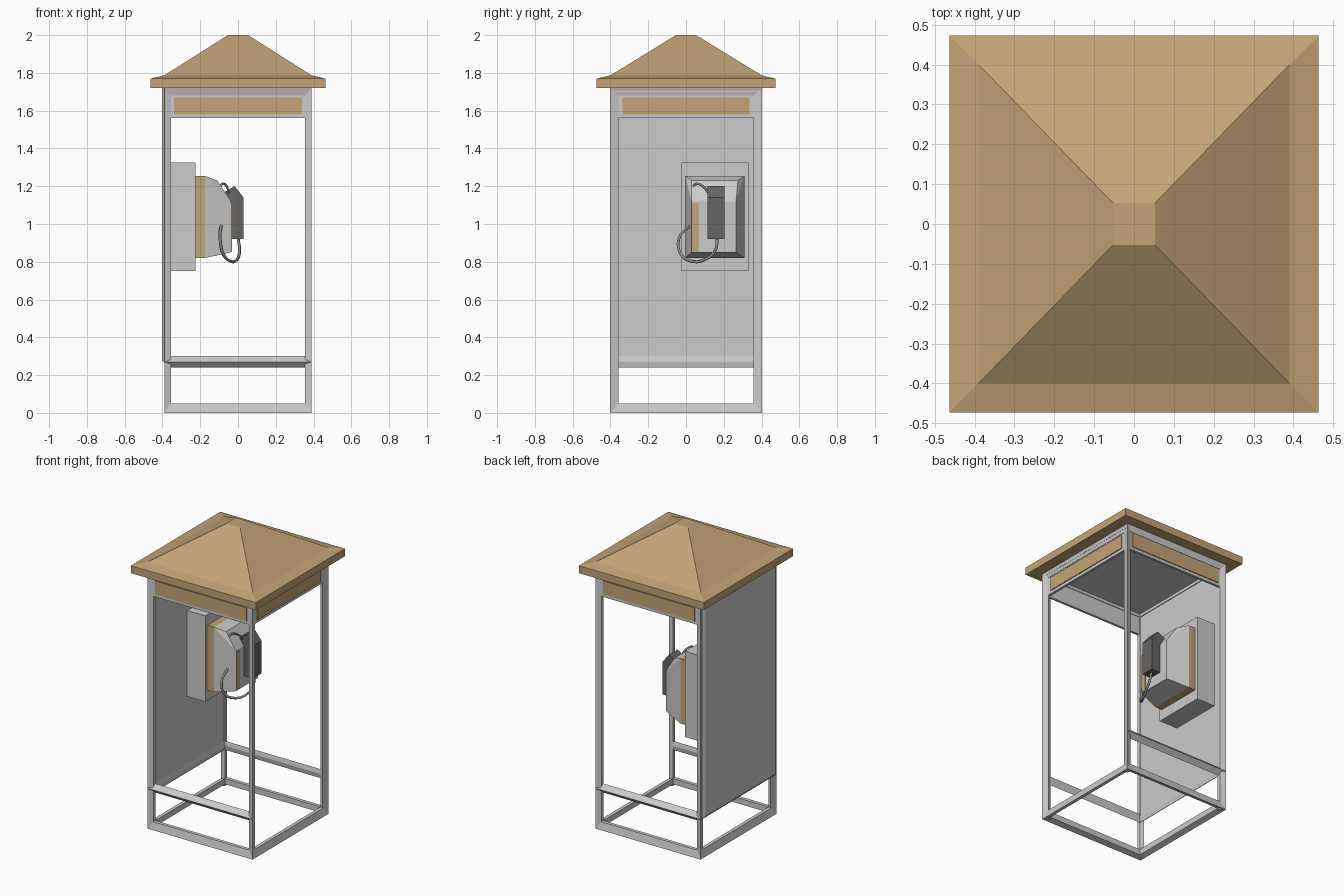
import bpy, bmesh
from mathutils import Vector

if "Cube" in bpy.data.objects:
    bpy.data.objects.remove(bpy.data.objects["Cube"])

def material(name, rgb):
    m = bpy.data.materials.new(name)
    m.diffuse_color = (*rgb, 1)
    m.use_nodes = True
    m.node_tree.nodes["Principled BSDF"].inputs["Base Color"].default_value = m.diffuse_color
    return m

BROWN = material("brown", (0.55, 0.37, 0.18))
BLACK = material("black", (0.13, 0.13, 0.13))
DARK = material("dark_grey", (0.27, 0.27, 0.28))

def finish(name, bm, mat=None):
    bmesh.ops.recalc_face_normals(bm, faces=bm.faces)
    me = bpy.data.meshes.new(name)
    bm.to_mesh(me)
    bm.free()
    ob = bpy.data.objects.new(name, me)
    bpy.context.collection.objects.link(ob)
    if mat:
        me.materials.append(mat)
    return ob

def loft(name, rings, mat=None):
    """Skin a solid through rings of equal point count."""
    bm = bmesh.new()
    vs = [[bm.verts.new(p) for p in r] for r in rings]
    n = len(vs[0])
    for a, b in zip(vs, vs[1:]):
        for i in range(n):
            j = (i + 1) % n
            bm.faces.new((a[i], a[j], b[j], b[i]))
    bm.faces.new(vs[0])
    bm.faces.new(vs[-1])
    return finish(name, bm, mat)

def rect(hx, hy, z):
    return [(-hx, -hy, z), (hx, -hy, z), (hx, hy, z), (-hx, hy, z)]

def box(name, x, y, z, mat=None):
    return loft(name, [[(x[0], y[0], k), (x[1], y[0], k), (x[1], y[1], k), (x[0], y[1], k)]
                       for k in z], mat)

def cord(name, pts, r, mat):
    cu = bpy.data.curves.new(name, 'CURVE')
    cu.dimensions = '3D'
    cu.bevel_depth = r
    cu.bevel_resolution = 1
    cu.resolution_u = 5
    cu.use_fill_caps = True
    sp = cu.splines.new('BEZIER')
    sp.bezier_points.add(len(pts) - 1)
    for bp, p in zip(sp.bezier_points, pts):
        bp.co = p
        bp.handle_left_type = bp.handle_right_type = 'AUTO'
    cu.materials.append(mat)
    ob = bpy.data.objects.new(name, cu)
    bpy.context.collection.objects.link(ob)

X, Y, TOP = 0.39, 0.403, 1.72   # outer frame half sizes and height
W, H, D = 0.035, 0.045, 0.012   # bar widths and face slope depth

# Corner posts: kite section whose faces slope inward from the outer edge
for sx, sy, name in ((-1, -1, "front_left"), (1, -1, "front_right"),
                     (1, 1, "back_right"), (-1, 1, "back_left")):
    sec = [(0, 0), (W, D), (W, W), (D, H)]
    loft(name + "_post", [[(sx * (X - a), sy * (Y - b), z) for a, b in sec] for z in (0, TOP)])

# Rails between posts: bottom, middle and top, with mitred ends
bottom = [(0, 0), (D, 0.05), (W, 0.05), (W, 0.012)]
middle = [(0, 0.27), (0.03, 0.30), (0.036, 0.27), (0.03, 0.24)]
top = [(0, TOP), (D, 1.68), (W, 1.68), (W, TOP)]
for s, fy, fx in ((-1, "front", "left"), (1, "back", "right")):
    for label, prof in (("bottom", bottom), ("middle", middle), ("top", top)):
        loft(f"{fy}_{label}_rail",
             [[(e * (X - d), s * (Y - d), z) for d, z in prof] for e in (-1, 1)])
        if label != "middle" or s == -1:
            loft(f"{fx}_{label}_rail",
                 [[(s * (X - d), e * (Y - d), z) for d, z in prof] for e in (-1, 1)])

# Header boards and signs; the left side is the solid wall panel
for s, n in ((-1, "front"), (1, "back")):
    box(n + "_header", (-0.365, 0.365), sorted((s * 0.388, s * 0.372)), (1.56, 1.70))
    box(n + "_sign", (-0.34, 0.34), sorted((s * 0.394, s * 0.38)), (1.58, 1.67), BROWN)
box("right_header", (0.36, 0.376), (-0.375, 0.375), (1.56, 1.70))
box("right_sign", (0.37, 0.382), (-0.335, 0.335), (1.58, 1.67), BROWN)

# Left wall panel with slightly bevelled outer face
loft("wall_panel", [[(x, -b, l), (x, b, l), (x, b, TOP), (x, -b, TOP)]
                    for x, b, l in ((-0.36, 0.38, 0.265), (-0.39, 0.39, 0.265), (-0.403, 0.37, 0.28))])

# Ceiling and roof
box("ceiling", (-0.385, 0.385), (-0.39, 0.39), (1.70, 1.73))
loft("roof", [rect(0.463, 0.473, 1.72), rect(0.463, 0.473, 1.77),
              rect(0.39, 0.40, 1.787), rect(0.053, 0.053, 2.0)], BROWN)

# Telephone: backplate, coloured base and faceted body
box("phone_backplate", (-0.365, -0.225), (-0.025, 0.33), (0.75, 1.325))
box("phone_base", (-0.23, -0.175), (-0.005, 0.31), (0.82, 1.255), BROWN)
bm = bmesh.new()
for x, z, y0, y1 in ((-0.175, 0.82, -0.005, 0.31), (-0.175, 1.255, -0.005, 0.31),
                     (-0.11, 1.23, 0.03, 0.275), (-0.037, 1.12, 0.03, 0.265),
                     (-0.037, 0.85, 0.03, 0.265)):
    bm.verts.new((x, y0, z))
    bm.verts.new((x, y1, z))
bmesh.ops.convex_hull(bm, input=bm.verts)
bmesh.ops.dissolve_limit(bm, angle_limit=0.02, verts=bm.verts, edges=bm.edges)
finish("phone_body", bm)
box("phone_front_strip", (-0.045, -0.033), (0.032, 0.065), (0.855, 1.11), BROWN)

# Handset, extruded sideways from its profile
prof = [(-0.035, 0.92), (0.03, 0.92), (0.03, 1.14), (-0.018, 1.20), (-0.07, 1.17), (-0.035, 1.11)]
loft("handset", [[(x, y, z) for x, z in prof] for y in (0.115, 0.205)], BLACK)

# Handset cord and the small hook wire above the body
cord("handset_cord", [(-0.09, 0.02, 0.99), (-0.095, -0.035, 0.93), (-0.08, -0.03, 0.845),
                      (-0.04, 0.03, 0.803), (-0.005, 0.10, 0.812), (0.008, 0.155, 0.86),
                      (0.0, 0.165, 0.93)], 0.008, DARK)
cord("hook_wire", [(-0.10, 0.035, 1.185), (-0.085, 0.05, 1.212),
                   (-0.06, 0.09, 1.20), (-0.05, 0.12, 1.165)], 0.006, DARK)
